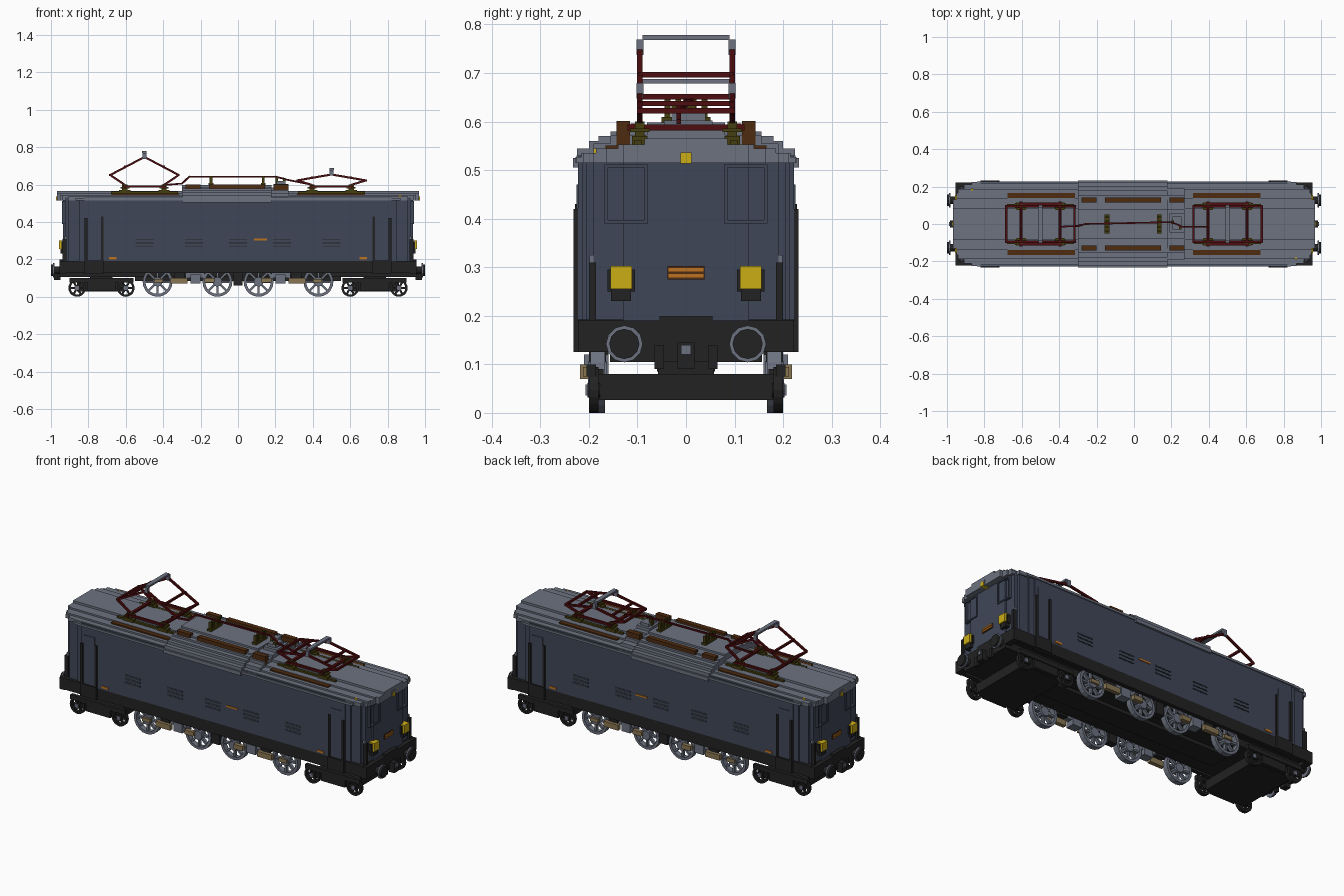
import bpy, bmesh, math
from mathutils import Vector, Matrix

cube = bpy.data.objects.get("Cube")
if cube:
    bpy.data.objects.remove(cube, do_unlink=True)


def material(name, rgb):
    m = bpy.data.materials.new(name)
    m.use_nodes = True
    m.diffuse_color = (*rgb, 1)
    for n in m.node_tree.nodes:
        if n.type == 'BSDF_PRINCIPLED':
            n.inputs["Base Color"].default_value = (*rgb, 1)
    return m


BLUE = material("slate blue", (0.051, 0.062, 0.098))
GREY = material("roof grey", (0.150, 0.168, 0.215))
BLACK = material("frame black", (0.016, 0.016, 0.016))
RED = material("dark red", (0.075, 0.004, 0.005))
OLIVE = material("olive", (0.060, 0.048, 0.005))
YELLOW = material("lamp yellow", (0.60, 0.42, 0.008))
BROWN = material("board brown", (0.075, 0.024, 0.005))
ORANGE = material("plate orange", (0.50, 0.17, 0.015))
TAN = material("tan", (0.25, 0.18, 0.085))


def finish(name, bm, mat):
    bmesh.ops.recalc_face_normals(bm, faces=bm.faces)
    me = bpy.data.meshes.new(name)
    bm.to_mesh(me)
    bm.free()
    me.materials.append(mat)
    ob = bpy.data.objects.new(name, me)
    bpy.context.collection.objects.link(ob)
    return ob


def boxes(name, mat, items, mirror=""):
    """Boxes given as x0, x1, y0, y1, z0, z1, mirrored over the named axes."""
    bm = bmesh.new()
    for sx in ((1, -1) if "x" in mirror else (1,)):
        for sy in ((1, -1) if "y" in mirror else (1,)):
            for x0, x1, y0, y1, z0, z1 in items:
                mid = Vector((sx * (x0 + x1) / 2, sy * (y0 + y1) / 2, (z0 + z1) / 2))
                size = Matrix.Diagonal((x1 - x0, y1 - y0, z1 - z0, 1))
                bmesh.ops.create_cube(bm, size=1, matrix=Matrix.Translation(mid) @ size)
    return finish(name, bm, mat)


def bars(name, mat, pairs, t=0.012):
    """Square bars between pairs of points."""
    bm = bmesh.new()
    for a, b in pairs:
        a, b = Vector(a), Vector(b)
        d = b - a
        m = Matrix.Translation((a + b) / 2) @ d.to_track_quat('Z', 'Y').to_matrix().to_4x4()
        bmesh.ops.create_cube(bm, size=1, matrix=m @ Matrix.Diagonal((t, t, d.length + t * 0.6, 1)))
    return finish(name, bm, mat)


def slab(bm, steps, w, z0, z1):
    """Flat layer whose ends are stepped in; steps hold (x, half width)."""
    quarter, last = [], 0
    for x, y in steps:
        quarter.append((x, min(y, w)))
        if y >= w:
            break
    pts = []
    for i, (x, y) in enumerate(quarter):
        if i:
            pts.append((x, quarter[i - 1][1]))
        pts.append((x, y))
    right = [(x, -y) for x, y in reversed(pts)] + pts
    outline = right + [(-x, -y) for x, y in right]
    f = bm.faces.new([bm.verts.new((x, y, z0)) for x, y in outline])
    g = bmesh.ops.extrude_face_region(bm, geom=[f])
    bmesh.ops.translate(bm, vec=(0, 0, z1 - z0), verts=[v for v in g["geom"] if isinstance(v, bmesh.types.BMVert)])


def cylinder(bm, pos, r, depth, axis, n=16):
    rot = Matrix.Rotation(math.pi / 2, 4, 'X' if axis == 'y' else 'Y')
    bmesh.ops.create_cone(bm, cap_ends=True, segments=n, radius1=r, radius2=r, depth=depth,
                          matrix=Matrix.Translation(pos) @ rot)


def wheel(name, mat, x, z, y, r, rim, depth, spokes):
    """Open spoked wheel facing along y."""
    bm = bmesh.new()
    n = 20
    loops = []
    for rad, yy in ((r, -1), (r, 1), (r - rim, 1), (r - rim, -1)):
        loops.append([bm.verts.new((x + rad * math.cos(i * math.tau / n), y + yy * depth / 2,
                                    z + rad * math.sin(i * math.tau / n))) for i in range(n)])
    for k in range(4):
        a, b = loops[k], loops[(k + 1) % 4]
        for i in range(n):
            j = (i + 1) % n
            bm.faces.new((a[i], a[j], b[j], b[i]))
    for i in range(spokes):
        m = Matrix.Translation((x, y, z)) @ Matrix.Rotation(i * math.pi / spokes, 4, 'Y')
        bmesh.ops.create_cube(bm, size=1, matrix=m @ Matrix.Diagonal((2 * r - rim, depth * 0.6, 0.011, 1)))
    cylinder(bm, (x, y, z), r * 0.32, depth * 1.3, 'y', 12)
    finish(name, bm, mat)


# Body shell and stepped roof
bm = bmesh.new()
slab(bm, [(0.935, 0.13), (0.925, 0.19), (0.905, 0.205), (0.85, 0.214), (0.82, 0.222)], 0.222, 0.19, 0.53)
finish("body", bm, BLUE)
ends = [(0.967, 0.13), (0.95, 0.165), (0.94, 0.19), (0.91, 0.212), (0.87, 0.225), (0.84, 0.233)]
bm = bmesh.new()
for w, z0, z1 in ((0.228, 0.515, 0.527), (0.215, 0.527, 0.535), (0.185, 0.535, 0.544),
                  (0.14, 0.544, 0.553), (0.085, 0.553, 0.565)):
    slab(bm, ends, w, z0, z1)
finish("roof", bm, GREY)
boxes("raised_roof", GREY, [(-0.30, 0.18, 0, w, 0.505, z) for w, z in (
    (0.233, 0.525), (0.224, 0.545), (0.2, 0.56), (0.18, 0.57), (0.155, 0.58), (0.13, 0.588), (0.08, 0.598))], "y")
boxes("raised_roof_step", GREY, [(0.18, 0.27, 0, w, 0.52, z) for w, z in (
    (0.226, 0.53), (0.19, 0.555), (0.155, 0.572), (0.08, 0.585))], "y")

# Roof walkways
boxes("end_walkways", BROWN, [(0.315, 0.675, 0.138, 0.166, 0.53, 0.551)], "xy")
boxes("centre_walkways", BROWN, [(-0.28, -0.2, 0.115, 0.143, 0.57, 0.601), (-0.155, 0.145, 0.115, 0.143, 0.57, 0.601),
                                 (0.19, 0.27, 0.115, 0.143, 0.55, 0.601)], "y")

# Side details: louvres, cab door rails, plates
louvres = []
for x in (-0.5, -0.235, 0, 0.235, 0.5):
    for z in (0.265, 0.285, 0.305):
        louvres.append((x - 0.048, x + 0.048, 0.22, 0.2245, z, z + 0.009))
boxes("louvres", BLACK, [(a, b, c, 0.2232, e, f - 0.005) for a, b, c, d, e, f in louvres], "y")
boxes("louvre_blades", BLUE, louvres and [(a, b, c, d, e + 0.004, f) for a, b, c, d, e, f in louvres], "y")
boxes("door_rails", BLACK, [(0.805, 0.82, 0.21, 0.232, 0.19, 0.42), (0.72, 0.732, 0.215, 0.229, 0.19, 0.43)], "xy")
boxes("doors", BLUE, [(0.735, 0.80, 0.215, 0.225, 0.2, 0.47)], "xy")
boxes("door_steps", BLACK, [(0.72, 0.82, 0.2, 0.232, 0.125, 0.195), (0.918, 0.938, 0.185, 0.2, 0.19, 0.31)], "xy")
boxes("number_plates", ORANGE, [(0.085, 0.155, 0.22, 0.226, 0.302, 0.311), (0.65, 0.69, 0.22, 0.226, 0.2, 0.212)], "y")
boxes("small_plates", ORANGE, [(-0.69, -0.65, 0.22, 0.226, 0.2, 0.212)], "y")

# Cab ends: windows, lamps, name plate
frame = []
for y0, y1, z0, z1 in ((0.078, 0.168, 0.39, 0.397), (0.078, 0.168, 0.505, 0.512),
                       (0.078, 0.085, 0.39, 0.512), (0.161, 0.168, 0.39, 0.512)):
    frame.append((0.92, 0.94, y0, y1, z0, z1))
boxes("window_frames", BLUE, frame, "xy")
boxes("headlamps", YELLOW, [(0.92, 0.958, 0.111, 0.156, 0.255, 0.302)], "xy")
boxes("headlamp_brackets", BLACK, [(0.92, 0.95, 0.113, 0.154, 0.23, 0.255), (0.92, 0.945, 0.105, 0.162, 0.25, 0.295)], "xy")
boxes("top_lamp", YELLOW, [(0.93, 0.973, -0.011, 0.011, 0.514, 0.536)], "x")
boxes("top_lamp_case", GREY, [(0.93, 0.969, -0.017, 0.017, 0.52, 0.545)], "x")
boxes("end_plate", BROWN, [(0.93, 0.939, -0.038, 0.038, 0.275, 0.302)], "x")
boxes("end_plate_stripes", ORANGE, [(0.93, 0.942, -0.036, 0.036, z, z + 0.007) for z in (0.279, 0.291)], "x")
boxes("end_step", BLACK, [(0.93, 0.955, -0.055, 0.055, 0.19, 0.2)], "x")
boxes("end_handrails", GREY, [(0.915, 0.928, 0.19, 0.199, 0.31, 0.325)], "xy")
boxes("whistle", YELLOW, [(0.86, 0.872, -0.19, -0.18, 0.525, 0.545), (-0.872, -0.86, 0.18, 0.19, 0.525, 0.545)])

# Underframe, buffer beams, couplers
boxes("underframe", BLACK, [(-0.93, 0.93, -0.157, 0.157, 0.105, 0.192), (-0.93, 0.93, -0.222, 0.222, 0.145, 0.192),
                            (-0.55, 0.55, -0.06, 0.06, 0.085, 0.11)])
boxes("side_sills", BLACK, [(-0.93, 0.93, 0.2, 0.222, 0.128, 0.19)], "y")
boxes("buffer_beams", BLACK, [(0.92, 0.955, -0.222, 0.222, 0.125, 0.19), (0.92, 0.955, -0.157, 0.157, 0.105, 0.14)], "x")
boxes("couplers", BLACK, [(0.95, 0.985, -0.018, 0.018, 0.09, 0.145), (0.95, 0.965, -0.065, -0.045, 0.09, 0.14),
                          (0.95, 0.965, 0.045, 0.065, 0.09, 0.14)], "x")
boxes("coupler_hooks", GREY, [(0.98, 0.99, -0.01, 0.01, 0.12, 0.14)], "x")
for sx in (1, -1):
    for sy in (1, -1):
        tag = ("left" if sx > 0 else "right") + ("_back" if sy > 0 else "_front")
        bm = bmesh.new()
        cylinder(bm, (sx * 0.965, sy * 0.127, 0.142), 0.02, 0.05, 'x', 12)
        cylinder(bm, (sx * 0.994, sy * 0.127, 0.142), 0.031, 0.012, 'x', 12)
        finish("buffer_" + tag, bm, BLACK)
        bm = bmesh.new()
        cylinder(bm, (sx * 0.986, sy * 0.127, 0.142), 0.038, 0.008, 'x', 12)
        finish("buffer_ring_" + tag, bm, GREY)

# Driving wheels, rods and carrying bogies
for sy, side in ((-1, "front"), (1, "back")):
    for i, x in enumerate((-0.43, -0.11, 0.11, 0.43)):
        wheel(f"drive_wheel_{side}_{i + 1}", GREY, x, 0.08, sy * 0.182, 0.08, 0.015, 0.03, 4)
    for i, x in enumerate((-0.86, -0.6, 0.6, 0.86)):
        wheel(f"bogie_wheel_{side}_{i + 1}", BLACK, x, 0.047, sy * 0.19, 0.047, 0.012, 0.02, 3)
boxes("drive_rods", TAN, [(0.27, 0.36, 0.195, 0.218, 0.07, 0.1), (0.125, 0.18, 0.195, 0.218, 0.075, 0.1),
                          (0.4, 0.45, 0.198, 0.212, 0.075, 0.095)], "xy")
boxes("axle_gear", GREY, [(0.2, 0.255, 0.16, 0.21, 0.07, 0.12), (0.18, 0.28, 0.17, 0.2, 0.1, 0.13)], "xy")
boxes("centre_gear", BLACK, [(0, 0.025, 0.16, 0.2, 0.06, 0.14), (0.285, 0.34, 0.165, 0.2, 0.1, 0.14)], "xy")
boxes("bogies", BLACK, [(0.61, 0.86, 0, 0.18, 0.027, 0.08), (0.67, 0.79, 0, 0.058, 0.07, 0.11),
                        (0.655, 0.805, 0.17, 0.2, 0.03, 0.09), (0.56, 0.9, 0.185, 0.205, 0.075, 0.1)], "xy")
boxes("bogie_hubs", GREY, [(x - 0.011, x + 0.011, 0.195, 0.207, 0.036, 0.058) for x in (0.6, 0.86)], "xy")


# Pantographs: one raised, one lowered
def pantograph(name, cx, knee, top, head):
    feet, rails, arms = [], [], []
    for sx in (-1, 1):
        x = cx + sx * 0.105
        for sy in (-1, 1):
            y = sy * 0.095
            feet += [(x - 0.03, x + 0.03, y - 0.016, y + 0.016, 0.545, 0.57),
                     (x - 0.014, x + 0.014, y - 0.01, y + 0.01, 0.57, 0.6),
                     (x - 0.024, x + 0.024, y - 0.02, y + 0.02, 0.578, 0.586)]
            arms += [((x, y, 0.598), (cx + sx * 0.183, y, knee)),
                     ((cx + sx * 0.183, y, knee), (cx + sx * 0.01, y, top))]
        half = (knee + top) / 2
        arms += [((x, -0.095, half), (x, 0.095, half)),
                 ((cx + sx * 0.183, -0.095, knee), (cx + sx * 0.183, 0.095, knee))]
        rails.append((x - 0.008, x + 0.008, -0.12, 0.12, 0.582, 0.594))
    rails += [(cx - 0.115, cx + 0.115, y - 0.006, y + 0.006, 0.584, 0.596) for y in (-0.108, 0.108)]
    boxes(name + "_insulators", OLIVE, feet)
    boxes(name + "_base_plates", OLIVE, [(cx - 0.18, cx + 0.18, 0.092, 0.106, 0.553, 0.562)], "y")
    boxes(name + "_base", RED, rails)
    bars(name + "_arms", RED, arms, 0.011)
    boxes(name + "_collector", GREY, [(cx - 0.012, cx + 0.012, -0.09, 0.09, head - 0.01, head),
                                      (cx - 0.01, cx + 0.01, 0.088, 0.102, top - 0.005, head - 0.009),
                                      (cx - 0.01, cx + 0.01, -0.102, -0.088, top - 0.005, head - 0.009)])


pantograph("raised_pantograph", -0.5, 0.651, 0.742, 0.778)
pantograph("lowered_pantograph", 0.5, 0.622, 0.652, 0.688)

# Roof cable, its supports and the switch box
bars("roof_cable", RED, [((-0.4, -0.015, 0.597), (-0.3, -0.01, 0.605)), ((-0.3, -0.01, 0.605), (-0.26, 0, 0.642)),
                         ((-0.26, 0, 0.642), (0.2, 0.01, 0.642)), ((0.2, 0.01, 0.642), (0.25, -0.01, 0.63)),
                         ((0.25, -0.015, 0.628), (0.39, -0.015, 0.6))], 0.009)
boxes("cable_posts", OLIVE, [b for x in (-0.145, 0.135) for b in (
    (x - 0.008, x + 0.008, 0.032, 0.044, 0.595, 0.645), (x - 0.008, x + 0.008, 0.01, 0.022, 0.595, 0.645),
    (x - 0.013, x + 0.013, 0, 0.05, 0.597, 0.609))], "y")
boxes("switch_box", GREY, [(0.19, 0.27, -0.045, 0.055, 0.57, 0.602), (0.205, 0.255, -0.03, 0.04, 0.6, 0.618)])
boxes("switch_insulators", OLIVE, [(0.2, 0.215, 0, 0.02, 0.6, 0.637), (0.24, 0.255, -0.03, -0.01, 0.6, 0.632)])
